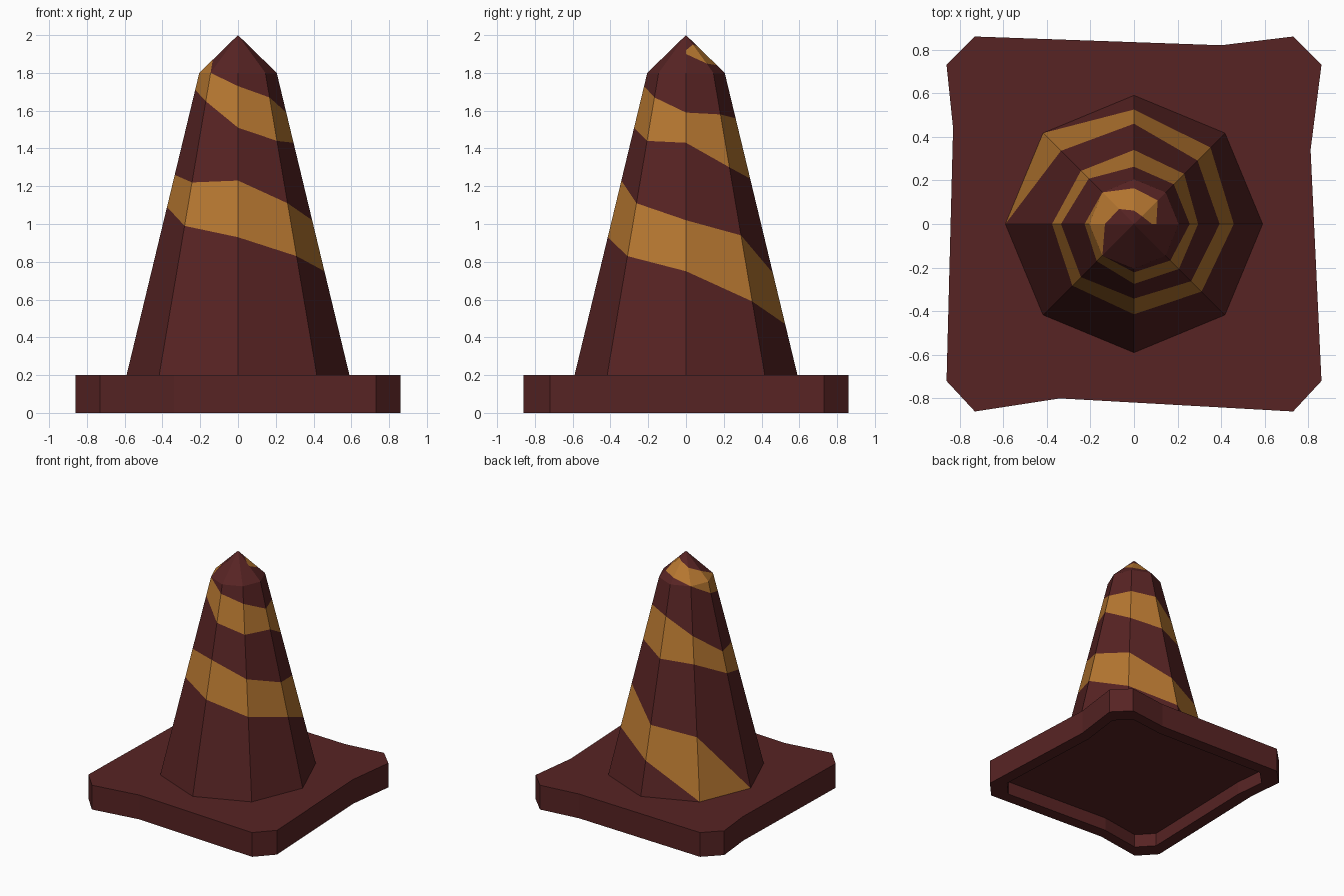
import bpy, math

if "Cube" in bpy.data.objects:
    bpy.data.objects.remove(bpy.data.objects["Cube"])


def material(name, rgb):
    m = bpy.data.materials.new(name)
    m.diffuse_color = (*rgb, 1)
    m.use_nodes = True
    m.node_tree.nodes["Principled BSDF"].inputs["Base Color"].default_value = m.diffuse_color
    return m


RED = material("dark red", (0.095, 0.017, 0.017))
ORANGE = material("amber", (0.47, 0.185, 0.03))


def make_object(name, verts, faces, mats, indices=None):
    mesh = bpy.data.meshes.new(name)
    mesh.from_pydata(verts, [], faces)
    for m in mats:
        mesh.materials.append(m)
    for p, i in zip(mesh.polygons, indices or []):
        p.material_index = i
    mesh.update()
    ob = bpy.data.objects.new(name, mesh)
    bpy.context.collection.objects.link(ob)
    return ob


# Base: uneven square slab with cut corners, hollowed from below
outline = [(-.86, .73), (-.73, .86), (.40, .82), (.73, .86), (.86, .73), (.81, .34),
           (.86, -.72), (.73, -.86), (-.34, -.80), (-.73, -.86), (-.86, -.72), (-.83, .44)]
outline.reverse()                                   # counter-clockwise
n = len(outline)
rings = [(.88, .11), (.88, 0), (1, 0), (1, .2)]     # scale, height
verts = [(x * s, y * s, z) for s, z in rings for x, y in outline]
faces = [(r * n + i, r * n + (i + 1) % n, (r + 1) * n + (i + 1) % n, (r + 1) * n + i)
         for r in range(len(rings) - 1) for i in range(n)]
faces.append(tuple(range(3 * n, 4 * n)))            # top
faces.append(tuple(reversed(range(n))))             # hollow ceiling
make_object("base", verts, faces, [RED])

# Spiral stripe: lower and upper height at each 45 degree step, clockwise from -x
stripe = [(.2, .2), (.2, .68), (.47, .74), (.59, .94), (.75, 1.02), (.83, 1.11), (.93, 1.23),
          (.99, 1.22), (1.09, 1.26), (1.22, 1.43), (1.24, 1.56), (1.30, 1.58), (1.43, 1.59),
          (1.44, 1.67), (1.51, 1.73), (1.65, 1.8), (1.71, 1.87), (1.8, 1.905), (1.84, 1.94),
          (1.85, 1.95), (1.9, 1.92)]


def point(step, z):
    r = .59 - .385 * (z - .2) / 1.6 if z <= 1.8 else .205 * (2 - z) / .2
    a = math.pi - step * math.pi / 4
    return (r * math.cos(a), r * math.sin(a), z)


def levels(step, turns, z0, z1):
    zs = [z0] + [z for t in turns for z in stripe[step + 8 * t]] + [z1]
    return [min(max(z, z0), z1) for z in zs]


def build_section(name, z0, z1):
    verts, faces, colours = [], [], []
    for c in range(8):
        turns = [t for t in range(3) if c + 8 * t + 1 < len(stripe)]
        a = levels(c, turns, z0, z1)
        b = levels(c + 1, turns, z0, z1)
        for k in range(len(a) - 1):
            corners = [point(c + 1, b[k]), point(c, a[k]),
                       point(c, a[k + 1]), point(c + 1, b[k + 1])]
            poly = [p for i, p in enumerate(corners)
                    if math.dist(p, corners[i - 1]) > 1e-5]
            if len(poly) < 3:
                continue
            faces.append(tuple(range(len(verts), len(verts) + len(poly))))
            verts += poly
            colours.append(k % 2)
    make_object(name, verts, faces, [RED, ORANGE], colours)


# Eight-sided cone body and its pointed cap
build_section("cone_body", .2, 1.8)
build_section("cone_tip", 1.8, 2.0)
